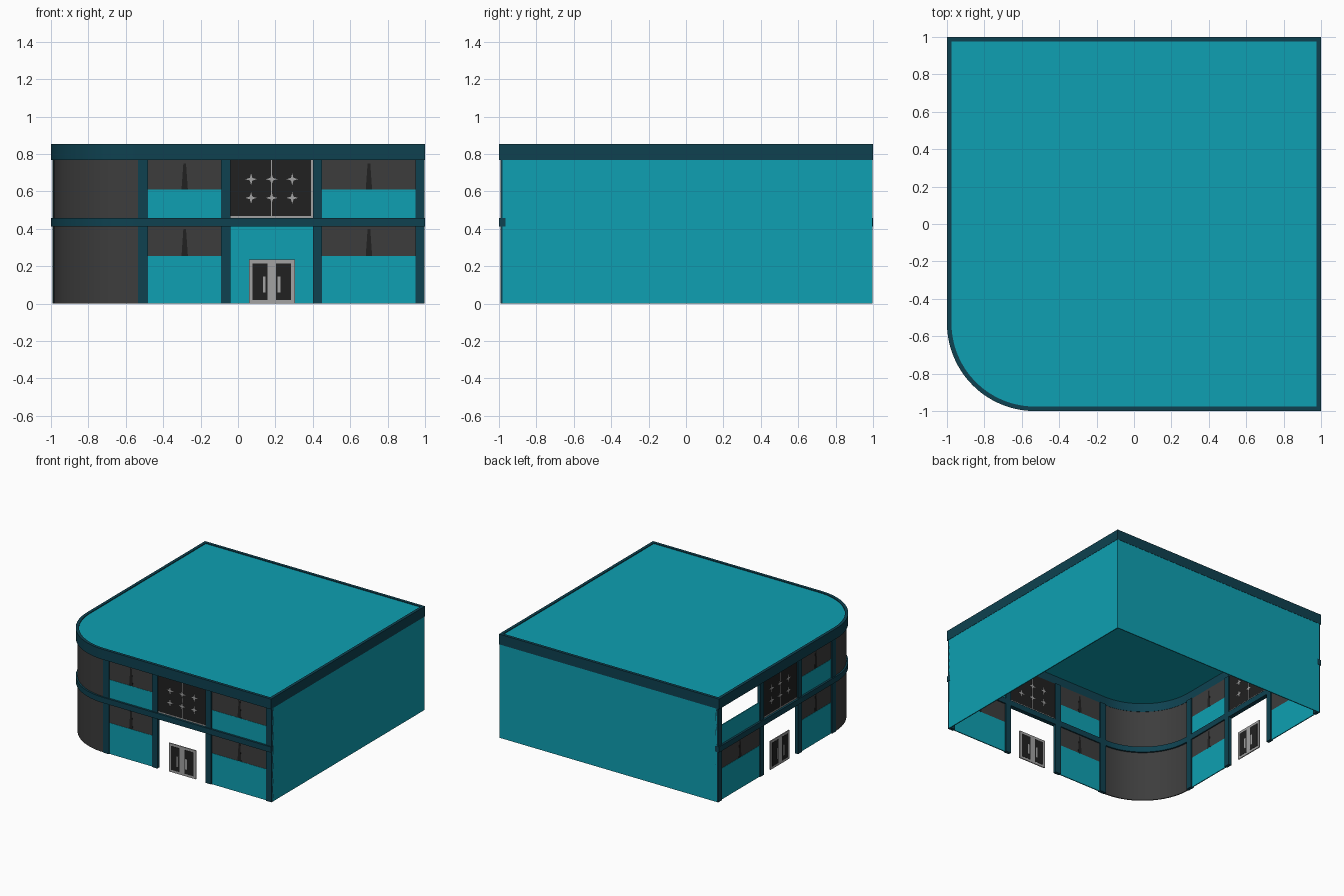
import bpy, bmesh, math

if "Cube" in bpy.data.objects:
    bpy.data.objects.remove(bpy.data.objects["Cube"])


def material(name, rgb):
    m = bpy.data.materials.new(name)
    m.diffuse_color = (*rgb, 1)
    m.use_nodes = True
    m.node_tree.nodes["Principled BSDF"].inputs["Base Color"].default_value = m.diffuse_color
    return m


TEAL = material("teal_wall", (0.0044, 0.35, 0.445))
TRIM = material("dark_teal_trim", (0.0044, 0.053, 0.080))
GREY = material("grey_glass", (0.046, 0.046, 0.046))
BLACK = material("black_glass", (0.015, 0.015, 0.015))
METAL = material("light_metal", (0.36, 0.36, 0.36))


def finish(name, bm, mat, smooth=False):
    bmesh.ops.recalc_face_normals(bm, faces=bm.faces)
    me = bpy.data.meshes.new(name)
    bm.to_mesh(me)
    bm.free()
    me.materials.append(mat)
    ob = bpy.data.objects.new(name, me)
    bpy.context.collection.objects.link(ob)
    if smooth:
        bpy.ops.object.select_all(action='DESELECT')
        ob.select_set(True)
        bpy.context.view_layer.objects.active = ob
        bpy.ops.object.shade_smooth_by_angle(angle=math.radians(30))
    return ob


# Outline of the plan: rounded front left corner, then the other three corners
CENTRE, RADIUS, STEPS = -0.53, 0.47, 28


def arc(i):
    return [(CENTRE + (RADIUS - i) * math.cos(a), CENTRE + (RADIUS - i) * math.sin(a))
            for a in (math.pi * (1 + 0.5 * k / STEPS) for k in range(STEPS + 1))]


def outline(i):
    return arc(i) + [(1 - i, -1 + i), (1 - i, 1 - i), (-1 + i, 1 - i)]


def facade_path(i):
    return [(-1 + i, 1)] + arc(i) + [(1, -1 + i)]


def wall_path(i):
    return [(1 - i, -0.98), (1 - i, 1 - i), (-0.98, 1 - i)]


def strip(name, path, i0, i1, z0, z1, mat, closed=False, smooth=False):
    """Wall of given thickness that follows a path between two insets."""
    bm = bmesh.new()
    rows = [[bm.verts.new((*p, z)) for z, p in ((z0, a), (z1, a), (z1, b), (z0, b))]
            for a, b in zip(path(i0), path(i1))]
    n = len(rows)
    for k in range(n if closed else n - 1):
        r, s = rows[k], rows[(k + 1) % n]
        for j in range(4):
            bm.faces.new((r[j], s[j], s[(j + 1) % 4], r[(j + 1) % 4]))
    if not closed:
        bm.faces.new(rows[0])
        bm.faces.new(rows[-1])
    return finish(name, bm, mat, smooth)


# Shell: cornice, band, rounded glass corner, plain walls, roof
strip("cornice", outline, 0, 0.024, 0.768, 0.852, TRIM, closed=True, smooth=True)
strip("floor_band", facade_path, 0, 0.035, 0.412, 0.458, TRIM, smooth=True)
strip("corner_glass", arc, 0.014, 0.022, 0, 0.77, GREY, smooth=True)
strip("plain_walls", wall_path, 0.002, 0.010, 0, 0.77, TEAL)

bm = bmesh.new()
low = [bm.verts.new((*p, 0.838)) for p in outline(0.015)]
top = [bm.verts.new((*p, 0.846)) for p in outline(0.015)]
bm.faces.new(low)
bm.faces.new(top)
for k in range(len(low)):
    j = (k + 1) % len(low)
    bm.faces.new((low[k], low[j], top[j], top[k]))
finish("roof", bm, TEAL)


# Facade plates: shapes in (along, height), extruded between two depths
def plates(name, shapes, d0, d1, mat, side):
    bm = bmesh.new()
    for shape in shapes:
        def at(u, z, d):
            return (u, -d, z) if side == "front" else (-d, u, z)
        a = [bm.verts.new(at(u, z, d0)) for u, z in shape]
        b = [bm.verts.new(at(u, z, d1)) for u, z in shape]
        bm.faces.new(a)
        bm.faces.new(b)
        for k in range(len(a)):
            j = (k + 1) % len(a)
            bm.faces.new((a[k], a[j], b[j], b[k]))
    finish(side + "_" + name, bm, mat)


def rect(u0, u1, z0, z1):
    return [(u0, z0), (u1, z0), (u1, z1), (u0, z1)]


def star(u, z, r=0.031, q=0.010):
    return [(u + (r if k % 2 == 0 else q) * math.cos(k * math.pi / 4),
             z + (r if k % 2 == 0 else q) * math.sin(k * math.pi / 4)) for k in range(8)]


def mullion(u, z0, z1):
    return [(u - 0.017, z0), (u + 0.017, z0), (u + 0.007, z1), (u - 0.007, z1)]


BAYS = [(-0.485, -0.085), (0.445, 0.955)]
for side in ("front", "left"):
    # pillars
    plates("pillars", [rect(a, b, 0, 0.77) for a, b in
                       ((-0.535, -0.48), (-0.09, -0.04), (0.40, 0.45), (0.95, 0.998))],
           0.965, 0.991, TRIM, side)
    # sill panels
    plates("sill_panels", [rect(a, b, *z) for a, b in BAYS for z in ((0, 0.255), (0.45, 0.61))],
           0.975, 0.983, TEAL, side)
    # windows; the far upper bay on the left side is open
    panes = [(a, b, z0, z1) for a, b in BAYS for z0, z1 in ((0.255, 0.42), (0.61, 0.77))]
    if side == "left":
        panes.pop()
    plates("windows", [rect(*p) for p in panes], 0.975, 0.981, GREY, side)
    plates("window_mullions", [mullion((a + b) / 2, z0, z1 - 0.02) for a, b, z0, z1 in panes],
           0.974, 0.982, BLACK, side)
    # patterned glass above the entrance
    plates("pattern_glass", [rect(-0.045, 0.405, 0.45, 0.77)], 0.975, 0.981, BLACK, side)
    plates("pattern_stars", [star(u, z) for u in (0.07, 0.18, 0.29) for z in (0.565, 0.665)],
           0.9735, 0.9825, METAL, side)
    plates("pattern_bars", [rect(0.177, 0.183, 0.46, 0.77), rect(0.39, 0.40, 0.46, 0.77),
                            rect(-0.04, 0.40, 0.458, 0.468)], 0.974, 0.982, METAL, side)
    # entrance doors stand in an open bay
    plates("door_frame", [rect(0.06, 0.305, 0, 0.235)], 0.974, 0.982, METAL, side)
    plates("door_glass", [rect(0.078, 0.158, 0.02, 0.215), rect(0.202, 0.284, 0.02, 0.215)],
           0.972, 0.984, BLACK, side)
    plates("door_handles", [rect(0.134, 0.148, 0.06, 0.145), rect(0.212, 0.226, 0.06, 0.145)],
           0.970, 0.988, METAL, side)
